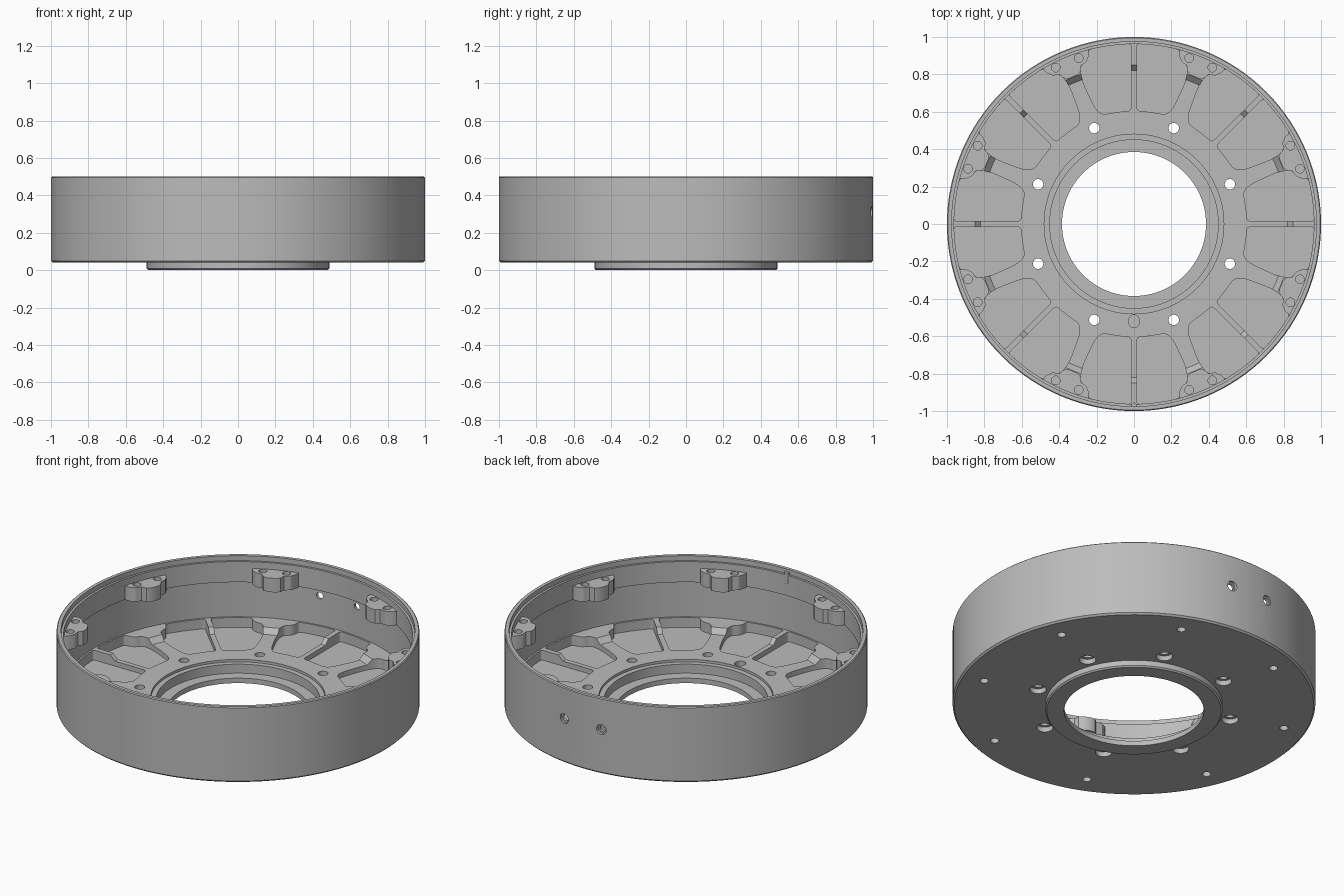
import bpy, bmesh, math
from mathutils import Matrix, Vector

cube = bpy.data.objects.get("Cube")
if cube:
    bpy.data.objects.remove(cube, do_unlink=True)

metal = bpy.data.materials.new("brushed grey metal")
metal.use_nodes = True
grey = (0.5, 0.5, 0.5, 1)
metal.diffuse_color = grey
metal.node_tree.nodes["Principled BSDF"].inputs["Base Color"].default_value = grey

LUG_ANGLES = [22.5 + 45 * k for k in range(8)]


def polar(r, degrees, z=0.0):
    a = math.radians(degrees)
    return Vector((r * math.cos(a), r * math.sin(a), z))


def spin(bm, profile, sides, closed=False, matrix=Matrix()):
    """Revolve (radius, height) points round the local z axis."""
    rings = [[bm.verts.new(matrix @ polar(r, 360 * i / sides, z)) for i in range(sides)]
             for r, z in profile]
    pairs = list(zip(rings, rings[1:]))
    if closed:
        pairs.append((rings[-1], rings[0]))
    else:
        bm.faces.new(rings[0])
        bm.faces.new(rings[-1])
    for a, b in pairs:
        for i in range(sides):
            j = (i + 1) % sides
            bm.faces.new((a[i], a[j], b[j], b[i]))


def prism(bm, outline, bottom, top):
    """Extrude a flat outline between two heights."""
    low = [bm.verts.new((p.x, p.y, bottom)) for p in outline]
    high = [bm.verts.new((p.x, p.y, top)) for p in outline]
    bm.faces.new(low)
    bm.faces.new(high)
    for i in range(len(low)):
        j = (i + 1) % len(low)
        bm.faces.new((low[i], low[j], high[j], high[i]))


def soften(points, passes=2):
    """Round an outline by cutting its corners."""
    for _ in range(passes):
        points = [p.lerp(q, t) for p, q in zip(points, points[1:] + points[:1])
                  for t in (0.25, 0.75)]
    return points


def finish(bm, name):
    bmesh.ops.recalc_face_normals(bm, faces=bm.faces)
    mesh = bpy.data.meshes.new(name)
    bm.to_mesh(mesh)
    bm.free()
    obj = bpy.data.objects.new(name, mesh)
    bpy.context.collection.objects.link(obj)
    mesh.materials.append(metal)
    return obj


def activate(obj):
    bpy.ops.object.select_all(action='DESELECT')
    obj.select_set(True)
    bpy.context.view_layer.objects.active = obj


def cut(obj, cutter):
    cutter.hide_render = True
    mod = obj.modifiers.new("cut", 'BOOLEAN')
    mod.operation, mod.solver, mod.object = 'DIFFERENCE', 'EXACT', cutter
    activate(obj)
    bpy.ops.object.modifier_apply(modifier=mod.name)
    bpy.data.objects.remove(cutter, do_unlink=True)


def smooth(obj):
    activate(obj)
    bpy.ops.object.shade_smooth_by_angle(angle=math.radians(30))


# Housing: turned cup with hub, floor, relieved wall and rim
bm = bmesh.new()
spin(bm, [(0.385, 0.0), (0.48, 0.0), (0.488, 0.008), (0.488, 0.04), (0.99, 0.04),
          (1.0, 0.05), (1.0, 0.495), (0.995, 0.5), (0.975, 0.5), (0.975, 0.47),
          (0.962, 0.47), (0.962, 0.345), (0.972, 0.345), (0.972, 0.13),
          (0.85, 0.13), (0.82, 0.1), (0.48, 0.1), (0.48, 0.085), (0.45, 0.085),
          (0.45, 0.03), (0.385, 0.03)], 128, closed=True)
housing = finish(bm, "housing")

# Lug outline: radius and angle away from the lug centre
LUG_EDGE = [(0.962, 7.8), (0.935, 7.6), (0.905, 6.2), (0.892, 4.0), (0.865, 3.2)]

# Floor pockets: two mirrored halves either side of each thin rib
bm = bmesh.new()
for k in range(8):
    for side in (-1, 1):
        shape = [(r, math.degrees(math.asin(0.015 / r)))
                 for r in (0.607, 0.65, 0.72, 0.84, 0.93, 0.962)]
        shape += [(0.962, a) for a in (3, 6, 9, 12)]
        shape += [(r, 22.5 - a) for r, a in LUG_EDGE]
        shape += [(0.82, 2.8), (0.78, 2.8), (0.7, 3.4), (0.65, 4.0), (0.61, 6.0)]
        shape = [(r, a if a < 0 or r > 0.82 or a < 2 or a > 6 else 22.5 - a)
                 for r, a in shape]
        shape += [(0.605, 12), (0.605, 8), (0.605, 4)]
        prism(bm, soften([polar(r, 45 * k + side * a) for r, a in shape]), 0.07, 0.2)

# Bolt holes, countersunk from below, and blind holes under the lugs
for a in LUG_ANGLES:
    spin(bm, [(0.046, 0.02), (0.046, 0.07), (0.028, 0.07), (0.028, 0.2)], 24,
         matrix=Matrix.Translation(polar(0.555, a)))
    spin(bm, [(0.024, 0.02), (0.024, 0.09)], 16,
         matrix=Matrix.Translation(polar(0.866, a)))

# Oval locating recess at the front of the hub
spin(bm, [(0.03, 0.07), (0.03, 0.2)], 24,
     matrix=Matrix.Translation((0, -0.52, 0)) @ Matrix.Diagonal((1, 1.15, 1, 1)))

# Two counterbored cable holes through the back wall
for x in (-0.125, 0.125):
    spin(bm, [(0.02, 0.9), (0.02, 0.978), (0.03, 0.978), (0.03, 1.05)], 24,
         matrix=Matrix.Translation((x, 0, 0.31)) @ Matrix.Rotation(-math.pi / 2, 4, 'X'))
cut(housing, finish(bm, "housing_cutter"))
smooth(housing)

# Upper mounting lugs on the wall, each with a pair of screw holes
bm = bmesh.new()
holes = bmesh.new()
for a in LUG_ANGLES:
    half = [(0.985, 7.8)] + LUG_EDGE + [(0.852, 1.6)]
    shape = half + [(r, -d) for r, d in reversed(half)]
    prism(bm, [polar(r, a + d) for r, d in shape], 0.345, 0.43)
    for d in (-4.1, 4.1):
        spin(holes, [(0.023, 0.3), (0.023, 0.5)], 20,
             matrix=Matrix.Translation(polar(0.935, a + d)))
lugs = finish(bm, "mounting_lugs")
cut(lugs, finish(holes, "lug_cutter"))
smooth(lugs)

# Small locating pin at the front of the rim
bm = bmesh.new()
spin(bm, [(0.015, 0.42), (0.015, 0.485)], 16, matrix=Matrix.Translation((0, -0.97, 0)))
smooth(finish(bm, "locating_pin"))
